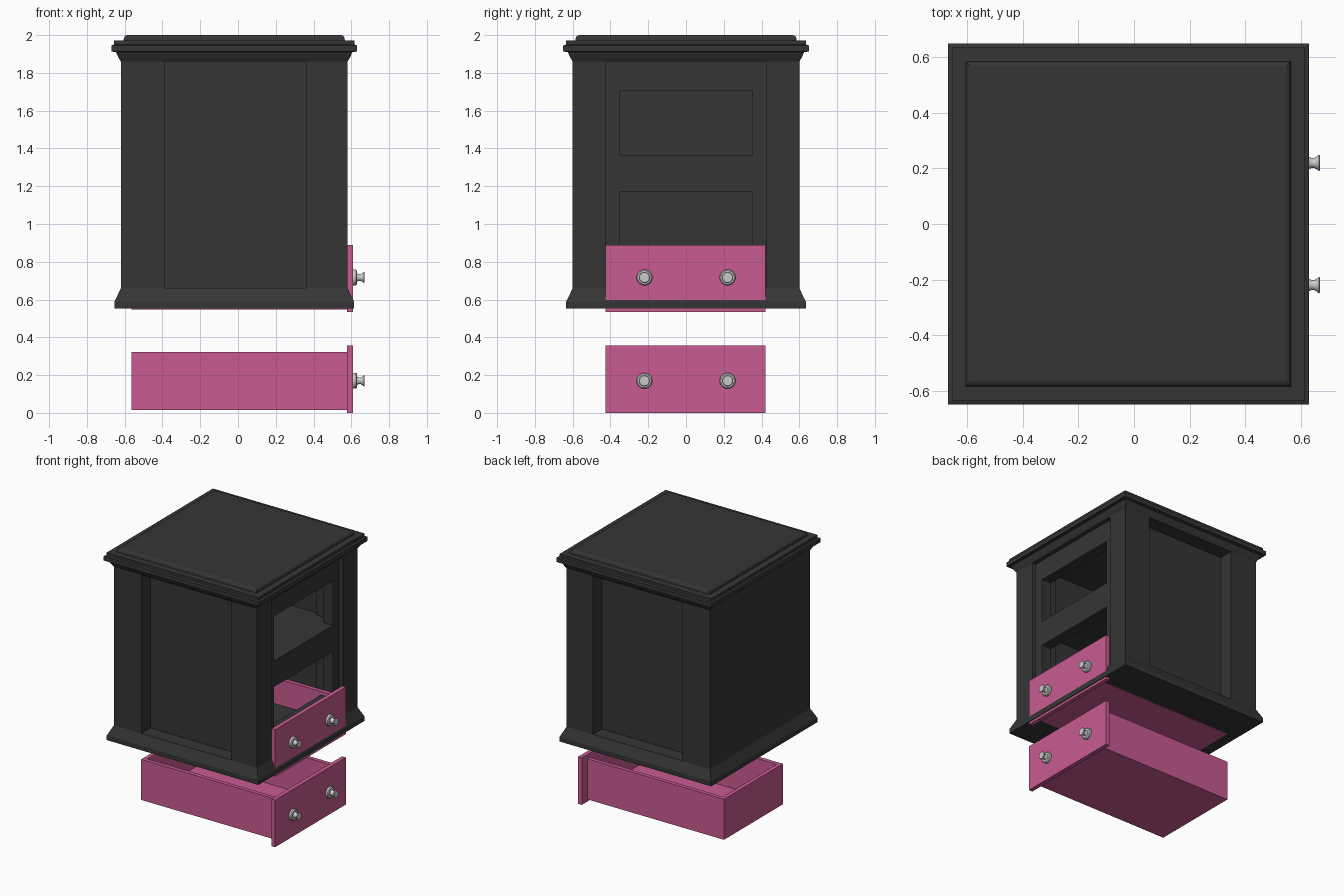
import bpy, bmesh, math

if "Cube" in bpy.data.objects:
    bpy.data.objects.remove(bpy.data.objects["Cube"])

def material(name, rgb):
    m = bpy.data.materials.new(name)
    m.diffuse_color = (*rgb, 1)
    m.use_nodes = True
    m.node_tree.nodes["Principled BSDF"].inputs["Base Color"].default_value = m.diffuse_color
    return m

DARK = material("dark_paint", (0.036, 0.036, 0.036))
PINK = material("pink_paint", (0.58, 0.105, 0.29))

def finish(bm, name, mat=None):
    bmesh.ops.recalc_face_normals(bm, faces=bm.faces)
    me = bpy.data.meshes.new(name)
    bm.to_mesh(me)
    bm.free()
    ob = bpy.data.objects.new(name, me)
    bpy.context.collection.objects.link(ob)
    if mat:
        me.materials.append(mat)
    return ob

def boxes(name, spans, mat):
    """One object from (x0, x1, y0, y1, z0, z1) blocks."""
    bm = bmesh.new()
    for x0, x1, y0, y1, z0, z1 in spans:
        vs = bmesh.ops.create_cube(bm, size=1)["verts"]
        for v in vs:
            v.co.x = x1 if v.co.x > 0 else x0
            v.co.y = y1 if v.co.y > 0 else y0
            v.co.z = z1 if v.co.z > 0 else z0
    return finish(bm, name, mat)

def moulding(name, profile, mat, cx=-0.02):
    """Square solid whose half width follows (half, z) points."""
    bm = bmesh.new()
    rings = [[bm.verts.new((cx + sx * h, sy * h, z))
              for sx, sy in ((-1, -1), (1, -1), (1, 1), (-1, 1))] for h, z in profile]
    for a, b in zip(rings, rings[1:]):
        for i in range(4):
            j = (i + 1) % 4
            bm.faces.new((a[i], a[j], b[j], b[i]))
    bm.faces.new(rings[0])
    bm.faces.new(rings[-1])
    return finish(bm, name, mat)

def knob(name, y, z):
    """Turned knob pointing along +x."""
    profile = [(0.60, 0), (0.60, 0.042), (0.624, 0.042), (0.63, 0.036), (0.63, 0.022),
               (0.64, 0.018), (0.65, 0.018), (0.66, 0.024), (0.666, 0.03), (0.67, 0.026), (0.67, 0)]
    bm = bmesh.new()
    vs = [bm.verts.new((x, r, 0)) for x, r in profile]
    es = [bm.edges.new(p) for p in zip(vs, vs[1:])]
    bmesh.ops.spin(bm, geom=vs + es, cent=(0, 0, 0), axis=(1, 0, 0),
                   angle=math.tau, steps=24, use_duplicate=False)
    bmesh.ops.remove_doubles(bm, verts=bm.verts, dist=1e-5)
    ob = finish(bm, name)
    ob.location = (0, y, z)
    bpy.ops.object.select_all(action='DESELECT')
    bpy.context.view_layer.objects.active = ob
    ob.select_set(True)
    bpy.ops.object.shade_smooth_by_angle(angle=math.radians(35))

# Base and top mouldings
moulding("base_moulding", [(0.635, 0.552), (0.635, 0.587), (0.60, 0.66)], DARK)
moulding("top_moulding", [(0.60, 1.86), (0.612, 1.88), (0.626, 1.91), (0.65, 1.913),
                          (0.65, 1.945), (0.636, 1.95), (0.636, 1.971), (0.586, 1.971),
                          (0.584, 1.985), (0.578, 1.995), (0.568, 2.0)], DARK)

# Corner posts, mirrored across y
Z = (0.66, 1.86)
posts = []
for s in (-1, 1):
    for x0, x1, inner in ((0.36, 0.58, 0.425), (-0.62, -0.39, 0.49)):
        y0, y1 = sorted((s * inner, s * 0.60))
        posts.append((x0, x1, y0, y1, *Z))
boxes("corner_posts", posts, DARK)

# Recessed side panels, plain back and inner shelf
for s, name in ((-1, "front_side_panel"), (1, "back_side_panel")):
    y0, y1 = sorted((s * 0.455, s * 0.49))
    boxes(name, [(-0.60, 0.50, y0, y1, *Z)], DARK)
boxes("rear_panel", [(-0.62, -0.575, -0.49, 0.49, *Z)], DARK)
boxes("inner_shelf", [(-0.60, 0.50, -0.46, 0.46, 1.33, 1.365)], DARK)

# Drawer frame with two openings, slightly set back
frame = [(0.47, 0.55, -0.352, 0.352, a, b)
         for a, b in ((0.66, 0.83), (1.17, 1.365), (1.705, 1.86))]
frame += [(0.47, 0.55, -0.44, -0.352, *Z), (0.47, 0.55, 0.352, 0.44, *Z)]
boxes("drawer_frame", frame, DARK)

# Two open drawers with knobs
for label, dz, kz in (("lower", 0.0, 0.17), ("upper", 0.533, 0.717)):
    b, t, w = 0.015 + dz, 0.322 + dz, 0.03
    boxes(label + "_drawer", [
        (0.578, 0.61, -0.427, 0.42, dz, 0.356 + dz),
        (-0.565, 0.578, -0.352, 0.352, b, b + 0.025),
        (-0.565, 0.578, -0.352, -0.352 + w, b + 0.025, t),
        (-0.565, 0.578, 0.352 - w, 0.352, b + 0.025, t),
        (-0.565, -0.565 + w, -0.352 + w, 0.352 - w, b + 0.025, t)], PINK)
    for s, side in ((-1, "left"), (1, "right")):
        knob(f"{label}_{side}_knob", s * 0.22, kz)
